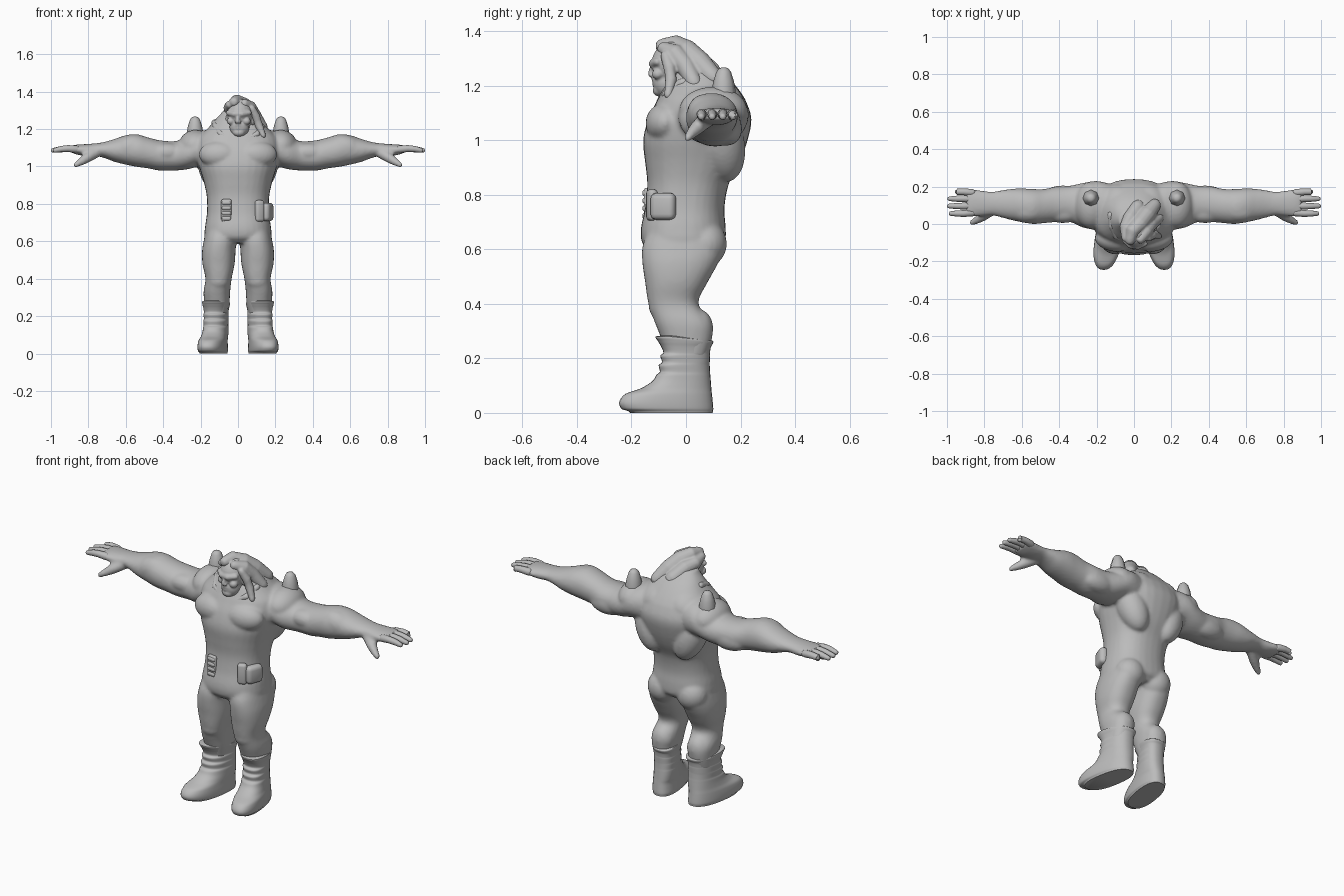
import bpy, bmesh, math
from mathutils import Vector, Matrix, Euler

grey = bpy.data.materials.new("plain_grey")
grey.diffuse_color = (0.5, 0.5, 0.5, 1)


def finish(name, bm, voxel=0, smooth=0, angle=40):
    """Turn a bmesh into an object; optionally fuse it with a voxel remesh."""
    bmesh.ops.recalc_face_normals(bm, faces=bm.faces)
    me = bpy.data.meshes.new(name)
    bm.to_mesh(me)
    bm.free()
    me.materials.append(grey)
    me.shade_smooth()
    me.set_sharp_from_angle(angle=math.radians(angle))
    ob = bpy.data.objects.new(name, me)
    bpy.context.collection.objects.link(ob)
    if voxel:
        m = ob.modifiers.new("fuse", 'REMESH')
        m.mode, m.voxel_size, m.use_smooth_shade = 'VOXEL', voxel, True
    if smooth:
        m = ob.modifiers.new("soften", 'SMOOTH')
        m.factor, m.iterations = 0.5, smooth
    return ob


def skin(bm, rings):
    rows = [[bm.verts.new(p) for p in r] for r in rings]
    n = len(rows[0])
    for a, b in zip(rows, rows[1:]):
        for i in range(n):
            bm.faces.new((a[i], a[(i + 1) % n], b[(i + 1) % n], b[i]))
    bm.faces.new(rows[0][::-1])
    bm.faces.new(rows[-1])


def loft(bm, axis, secs, power=2.3, n=32, steps=4, shear=0):
    """Smooth loft; each section is (position, a min, a max, b min, b max)."""
    pts = [Vector(s) for s in secs]
    rings = []
    for i in range(len(pts) - 1):
        p0, p1, p2 = pts[max(i - 1, 0)], pts[i], pts[i + 1]
        p3 = pts[min(i + 2, len(pts) - 1)]
        for k in range(steps + (i == len(pts) - 2)):
            t = k / steps
            s = 0.5 * (2 * p1 + (p2 - p0) * t + (2 * p0 - 5 * p1 + 4 * p2 - p3) * t * t
                       + (3 * p1 - p0 - 3 * p2 + p3) * t ** 3)
            s[0] = p1[0] + (p2[0] - p1[0]) * t
            ring = []
            for j in range(n):
                c, d = math.cos(j * math.tau / n), math.sin(j * math.tau / n)
                a = (s[1] + s[2]) / 2 + (s[2] - s[1]) / 2 * math.copysign(abs(c) ** (2 / power), c)
                b = (s[3] + s[4]) / 2 + (s[4] - s[3]) / 2 * math.copysign(abs(d) ** (2 / power), d)
                ring.append((a + shear * b, b, s[0]) if axis == 'z' else (s[0], a, b))
            rings.append(ring)
    skin(bm, rings)


def tube(bm, pts, n=12):
    """Round tapered limb through (x, y, z, radius) points with rounded ends."""
    P = [Vector(p[:3]) for p in pts]
    rings = []
    for i, p in enumerate(P):
        d = (P[min(i + 1, len(P) - 1)] - P[max(i - 1, 0)]).normalized()
        q, r = d.to_track_quat('Z', 'Y'), pts[i][3]
        offs = [(0, 1)]
        if i == 0:
            offs = [(-0.9, 0.4), (-0.6, 0.8), (0, 1)]
        if i == len(P) - 1:
            offs = [(0, 1), (0.6, 0.8), (0.9, 0.4)]
        for o, k in offs:
            rings.append([p + d * o * r + q @ Vector((math.cos(j * math.tau / n) * r * k,
                          math.sin(j * math.tau / n) * r * k, 0)) for j in range(n)])
    skin(bm, rings)


def blob(bm, loc, size, rot=(0, 0, 0)):
    m = Matrix.LocRotScale(Vector(loc), Euler([math.radians(a) for a in rot]), Vector(size))
    bmesh.ops.create_uvsphere(bm, u_segments=24, v_segments=16, radius=1, matrix=m)


def mirror(bm):
    g = bmesh.ops.duplicate(bm, geom=bm.verts[:] + bm.edges[:] + bm.faces[:])["geom"]
    for v in g:
        if isinstance(v, bmesh.types.BMVert):
            v.co.x *= -1
    bmesh.ops.recalc_face_normals(bm, faces=bm.faces)


# Body: arms, legs and muscles on one side, mirrored, then the torso
bm = bmesh.new()
loft(bm, 'x', [(.10, -.02, .21, .99, 1.20), (.20, -.03, .23, 1.0, 1.19), (.27, -.02, .22, .985, 1.15),
               (.34, .01, .205, .978, 1.135), (.42, .01, .20, .978, 1.14), (.48, .005, .187, .99, 1.155),
               (.54, 0, .187, .998, 1.172), (.60, .01, .19, 1.01, 1.167), (.66, .022, .187, 1.025, 1.147),
               (.72, .038, .178, 1.047, 1.13), (.76, .046, .172, 1.055, 1.124), (.81, .042, .178, 1.055, 1.12),
               (.86, .04, .184, 1.063, 1.117), (.895, .042, .185, 1.075, 1.112)], 2.1)
loft(bm, 'z', [(.20, .06, .175, -.07, .075), (.27, .046, .18, -.09, .095), (.33, .042, .184, -.114, .094),
               (.40, .034, .174, -.138, .045), (.48, .018, .19, -.150, .080), (.55, .013, .192, -.160, .118),
               (.61, .008, .182, -.160, .142), (.67, .005, .170, -.14, .13)], 2.3)
tube(bm, [(.76, .075, 1.075, .03), (.81, .04, 1.045, .027), (.845, .018, 1.022, .02), (.868, .006, 1.008, .014)])
blob(bm, (.105, -.085, 1.065), (.105, .062, .07), (-12, 0, 8))       # chest
blob(bm, (.23, .10, 1.11), (.09, .125, .085), (0, 20, 0))            # shoulder
blob(bm, (.38, .06, 1.075), (.10, .055, .05))                        # biceps
blob(bm, (.38, .15, 1.04), (.11, .056, .06))                         # triceps
blob(bm, (.57, .07, 1.10), (.10, .065, .068), (0, 10, 0))            # forearm
blob(bm, (.125, .13, .99), (.085, .085, .15), (10, 18, 0))           # back
blob(bm, (.095, .10, 1.15), (.10, .115, .075), (-15, 25, 0))         # upper back
blob(bm, (.09, .07, .62), (.085, .08, .085))                         # seat
blob(bm, (.11, .045, .31), (.062, .055, .07))                        # calf
blob(bm, (.105, -.085, .39), (.06, .052, .05))                       # knee
mirror(bm)
loft(bm, 'z', [(.59, -.12, .12, -.13, .11), (.62, -.175, .175, -.16, .142), (.67, -.177, .177, -.166, .146),
               (.75, -.166, .166, -.150, .141), (.84, -.167, .167, -.142, .157), (.92, -.184, .184, -.150, .197),
               (1.0, -.208, .208, -.157, .226), (1.08, -.225, .225, -.138, .240), (1.15, -.215, .215, -.105, .217),
               (1.20, -.165, .165, -.08, .182), (1.25, -.122, .122, -.05, .135), (1.30, -.08, .08, -.03, .07)], 2.35)
finish("muscular_body", bm, 0.009, 4)

# Fingers
bm = bmesh.new()
for y, tip in ((.056, .978), (.096, .988), (.135, .985), (.172, .945)):
    yb = .112 + (y - .112) * .92
    tube(bm, [(.865, yb, 1.092, .02), (.91, y, 1.096, .018), (.945, y, 1.093, .0165), (tip, y, 1.086, .0125)])
mirror(bm)
finish("fingers", bm)

# Boots with splayed toes, ridged shins and flared tops
bm = bmesh.new()
loft(bm, 'z', [(.004, .055, .19, -.205, .098), (.014, .05, .196, -.236, .1), (.04, .05, .197, -.245, .098),
               (.07, .052, .194, -.222, .095), (.09, .052, .188, -.165, .093), (.115, .052, .184, -.125, .091),
               (.14, .052, .182, -.108, .089), (.15, .054, .18, -.096, .088), (.175, .052, .181, -.100, .087),
               (.185, .054, .18, -.088, .087), (.21, .052, .181, -.094, .088), (.22, .054, .18, -.083, .088),
               (.245, .05, .183, -.092, .092), (.265, .046, .187, -.104, .099), (.28, .046, .187, -.112, .099),
               (.284, .06, .175, -.09, .085)], 2.4, shear=-.16)
for v in bm.verts:                                   # tongue rises, heel top drops
    if v.co.z > .24:
        v.co.z -= .1 * max(0, v.co.y + .06) * (v.co.z - .24) / .04
    if v.co.z < .005:
        v.co.z = 0
mirror(bm)
finish("boots", bm, angle=50)

# Shoulder studs
bm = bmesh.new()
skin(bm, [[(.23 + r * math.cos(i * math.tau / 8), .138 + r * math.sin(i * math.tau / 8), z) for i in range(8)]
          for z, r in ((1.13, .046), (1.18, .044), (1.215, .038), (1.25, .027), (1.262, .018), (1.266, .008))])
mirror(bm)
finish("shoulder_studs", bm, angle=60)

# Head: skull, jaw, brow, nose, cheeks and mouth
bm = bmesh.new()
blob(bm, (0, 0, .03), (.071, .082, .082))
blob(bm, (0, -.028, -.04), (.053, .048, .056))
blob(bm, (0, -.055, -.068), (.032, .022, .022))
tube(bm, [(-.055, -.052, .037, .015), (-.022, -.074, .03, .016), (.022, -.074, .03, .016), (.055, -.052, .037, .015)])
tube(bm, [(0, -.073, .03, .009), (0, -.082, .005, .011), (0, -.084, -.008, .012)])
for s in (-1, 1):
    blob(bm, (s * .042, -.052, -.008), (.022, .022, .02))
    blob(bm, (s * .068, .005, .0), (.012, .02, .03))
    blob(bm, (s * .027, -.068, .013), (.011, .008, .007))
    blob(bm, (s * .01, -.082, -.012), (.008, .008, .007))
tube(bm, [(-.024, -.062, -.032, .008), (0, -.074, -.03, .009), (.024, -.062, -.032, .008)])
tube(bm, [(-.02, -.062, -.046, .008), (0, -.072, -.046, .009), (.02, -.062, -.046, .008)])
tube(bm, [(0, .05, -.10, .075), (0, .015, -.02, .06)])
bmesh.ops.transform(bm, verts=bm.verts, matrix=Matrix.Translation((.012, -.045, 1.25)) @ Matrix.Rotation(math.radians(-9), 4, 'Z'))
finish("head", bm, 0.005, 2)

# Swept hair: crest runs back over one shoulder, with locks beside the face
bm = bmesh.new()
for pts in ([(-.02, -.085, 1.345, .028), (-.01, -.04, 1.35, .036), (.03, .0, 1.325, .045), (.07, .05, 1.28, .046), (.11, .10, 1.23, .035)],
            [(.035, -.08, 1.335, .026), (.062, -.04, 1.318, .036), (.09, .0, 1.27, .036), (.13, .03, 1.21, .03)],
            [(.075, -.075, 1.31, .019), (.097, -.06, 1.265, .023), (.112, -.055, 1.22, .022), (.135, -.065, 1.165, .015)],
            [(-.045, -.075, 1.33, .022), (-.045, -.02, 1.315, .034), (-.02, .03, 1.30, .04), (.02, .09, 1.25, .04)]):
    tube(bm, pts, 14)
finish("swept_hair", bm, 0.006, 2)

# Collar around the neck
bm = bmesh.new()
tube(bm, [(-.125, .05, 1.235, .018), (-.118, -.01, 1.215, .02), (-.095, -.065, 1.175, .018), (-.04, -.095, 1.145, .01),
          (.04, -.095, 1.145, .01), (.1, -.07, 1.17, .018), (.125, -.01, 1.21, .02)])
finish("collar", bm, 0.006, 3)


# Belt pouches and plate
def pouch(name, loc, size, turn):
    bm = bmesh.new()
    m = Matrix.LocRotScale(Vector(loc), Euler((0, 0, math.radians(turn))), Vector(size))
    bmesh.ops.create_cube(bm, size=1, matrix=m)
    bmesh.ops.bevel(bm, geom=bm.edges[:], offset=min(size) * .42, segments=3, profile=.5, affect='EDGES')
    finish(name, bm)


pouch("side_pouch", (.156, -.083, .757), (.05, .095, .098), -20)
pouch("front_pouch", (.115, -.125, .762), (.05, .035, .115), 22)
for i in range(4):
    pouch("belt_loop_%d" % i, (-.062, -.146, .722 + i * .028), (.05, .024, .023), -8)
pouch("belt_plate", (-.062, -.140, .764), (.056, .024, .122), -8)
